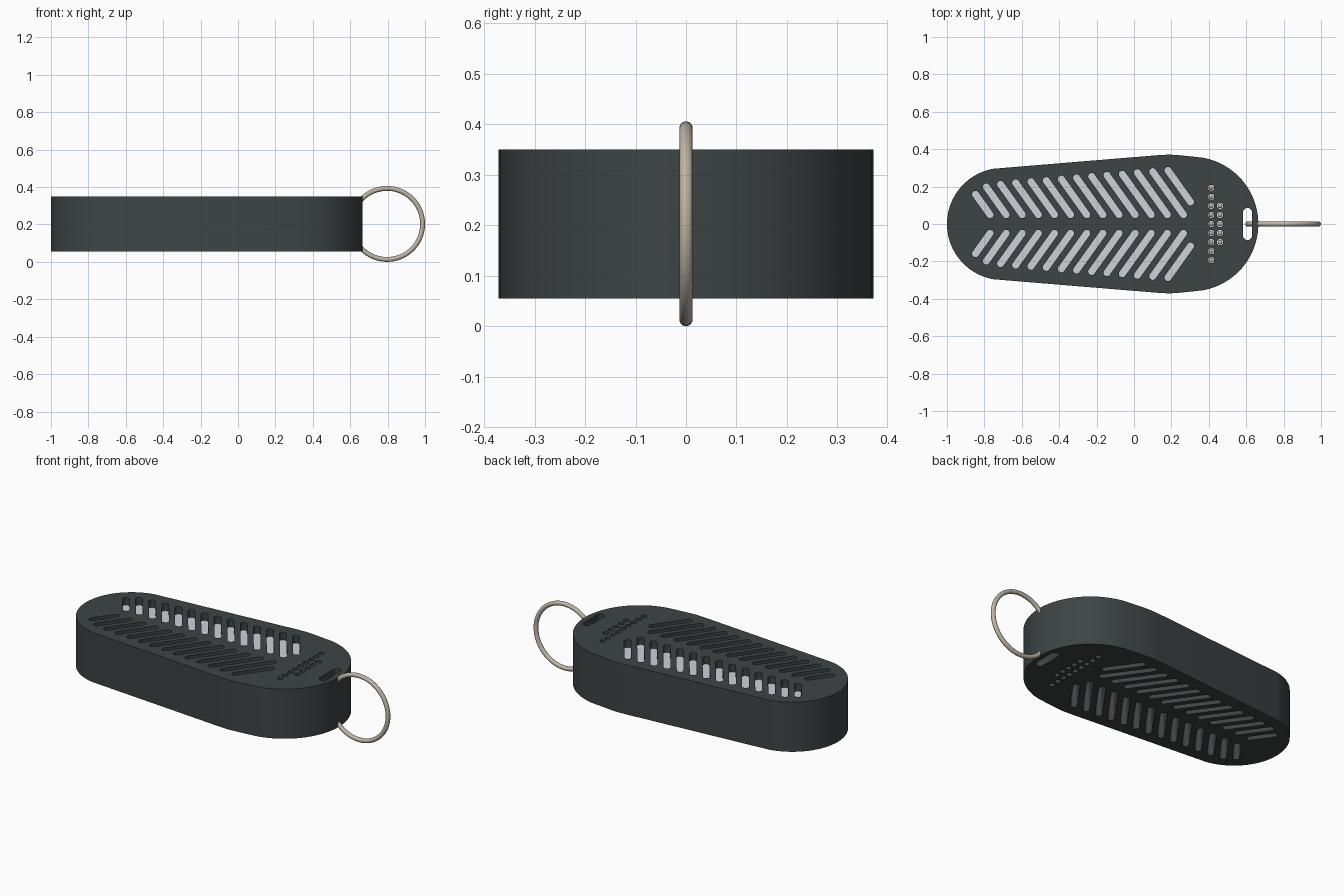
import bpy, bmesh, math
from mathutils import Vector

if "Cube" in bpy.data.objects:
    bpy.data.objects.remove(bpy.data.objects["Cube"])

Z0, Z1 = 0.055, 0.35


def material(name, rgb):
    m = bpy.data.materials.new(name)
    m.diffuse_color = (*rgb, 1)
    m.use_nodes = True
    m.node_tree.nodes["Principled BSDF"].inputs["Base Color"].default_value = m.diffuse_color
    return m


charcoal = material("charcoal", (0.047, 0.057, 0.057))
pale = material("pale_grey", (0.62, 0.64, 0.71))
metal = material("warm_metal", (0.52, 0.46, 0.37))


def arc(cx, r, a0, a1, n):
    return [(cx + r * math.cos(math.radians(a0 + (a1 - a0) * i / n)),
             r * math.sin(math.radians(a0 + (a1 - a0) * i / n))) for i in range(n + 1)]


def capsule(p, q, r, n=8):
    """Rounded slot outline from p to q, anticlockwise."""
    p, q = Vector(p), Vector(q)
    base = math.atan2(q.y - p.y, q.x - p.x)
    pts = []
    for c, start in ((q, base - math.pi / 2), (p, base + math.pi / 2)):
        for i in range(n):
            a = start + math.pi * (i + 0.5) / n
            pts.append((c.x + r * math.cos(a), c.y + r * math.sin(a)))
    return pts


def prism(bm, pts, z0, z1):
    lo = [bm.verts.new((x, y, z0)) for x, y in pts]
    hi = [bm.verts.new((x, y, z1)) for x, y in pts]
    bm.faces.new(lo[::-1])
    bm.faces.new(hi)
    for i in range(len(pts)):
        j = (i + 1) % len(pts)
        bm.faces.new((lo[i], lo[j], hi[j], hi[i]))


def to_object(bm, name, mat=None):
    bmesh.ops.recalc_face_normals(bm, faces=bm.faces)
    me = bpy.data.meshes.new(name)
    bm.to_mesh(me)
    bm.free()
    if mat:
        me.materials.append(mat)
    ob = bpy.data.objects.new(name, me)
    bpy.context.collection.objects.link(ob)
    return ob


def select(ob):
    bpy.ops.object.select_all(action='DESELECT')
    ob.select_set(True)
    bpy.context.view_layer.objects.active = ob


# Body: tapered rounded outline with softened rims
outline = arc(0.305, 0.36, -80, 80, 40)
outline += [(0.24, 0.368), (0.19, 0.371), (0.14, 0.369)]
outline += arc(-0.7, 0.3, 100, 260, 36)
outline += [(0.14, -0.369), (0.19, -0.371), (0.24, -0.368)]
bm = bmesh.new()
prism(bm, outline, Z0, Z1)
rims = [e for e in bm.edges if abs(e.verts[0].co.z - e.verts[1].co.z) < 1e-5]
bmesh.ops.bevel(bm, geom=rims, offset=0.025, segments=5, profile=0.5, affect='EDGES')
body = to_object(bm, "body", charcoal)

# Cutters: chevron slots, small round holes and the ring slot
cut = bmesh.new()


def inside(x, y):
    if x < -0.72:
        return math.hypot(x + 0.7, y) < 0.215
    return y < 0.211 + 0.083 * (x + 0.72)


for k in range(14):
    def at(y):
        return -0.77 + 0.0862 * k - (y - 0.05) / 1.4
    y_in = 0.05
    while at(y_in) > 0.303:
        y_in += 0.002
    y_out = y_in
    while inside(at(y_out), y_out):
        y_out += 0.002
    for s in (1, -1):
        prism(cut, capsule((at(y_in), s * y_in), (at(y_out), s * y_out), 0.019), 0, 0.4)

dots = [(0.413, 0.0485 * i) for i in range(-4, 5)] + [(0.46, 0.0485 * i) for i in range(-2, 3)]
for x, y in dots:
    prism(cut, capsule((x, y), (x, y), 0.016), 0, 0.4)
prism(cut, capsule((0.607, -0.062), (0.607, 0.062), 0.024), 0, 0.4)
cutter = to_object(cut, "hole_cutter")
cutter.hide_render = True

mod = body.modifiers.new("holes", 'BOOLEAN')
mod.operation = 'DIFFERENCE'
mod.solver = 'EXACT'
mod.object = cutter
select(body)
bpy.ops.object.modifier_apply(modifier=mod.name)
bpy.data.objects.remove(cutter)
bpy.ops.object.shade_smooth_by_angle(angle=math.radians(35))

# Pale backing plate seen through the slots
bm = bmesh.new()
plate = arc(-0.7, 0.25, 100, 260, 20) + [(0.34, -0.33), (0.34, 0.33)]
prism(bm, plate, 0.285, 0.305)
to_object(bm, "backing_plate", pale)

# Metal beads recessed in the small holes
bm = bmesh.new()
for x, y in dots:
    res = bmesh.ops.create_uvsphere(bm, u_segments=12, v_segments=8, radius=0.013)
    bmesh.ops.translate(bm, verts=res["verts"], vec=(x, y, 0.29))
beads = to_object(bm, "hole_beads", metal)
select(beads)
bpy.ops.object.shade_smooth()

# Key ring
bpy.ops.mesh.primitive_torus_add(location=(0.797, 0, 0.203), rotation=(math.pi / 2, 0, 0),
                                 major_radius=0.19, minor_radius=0.013,
                                 major_segments=64, minor_segments=14)
ring = bpy.context.object
ring.name = "key_ring"
ring.data.materials.append(metal)
bpy.ops.object.shade_smooth()
